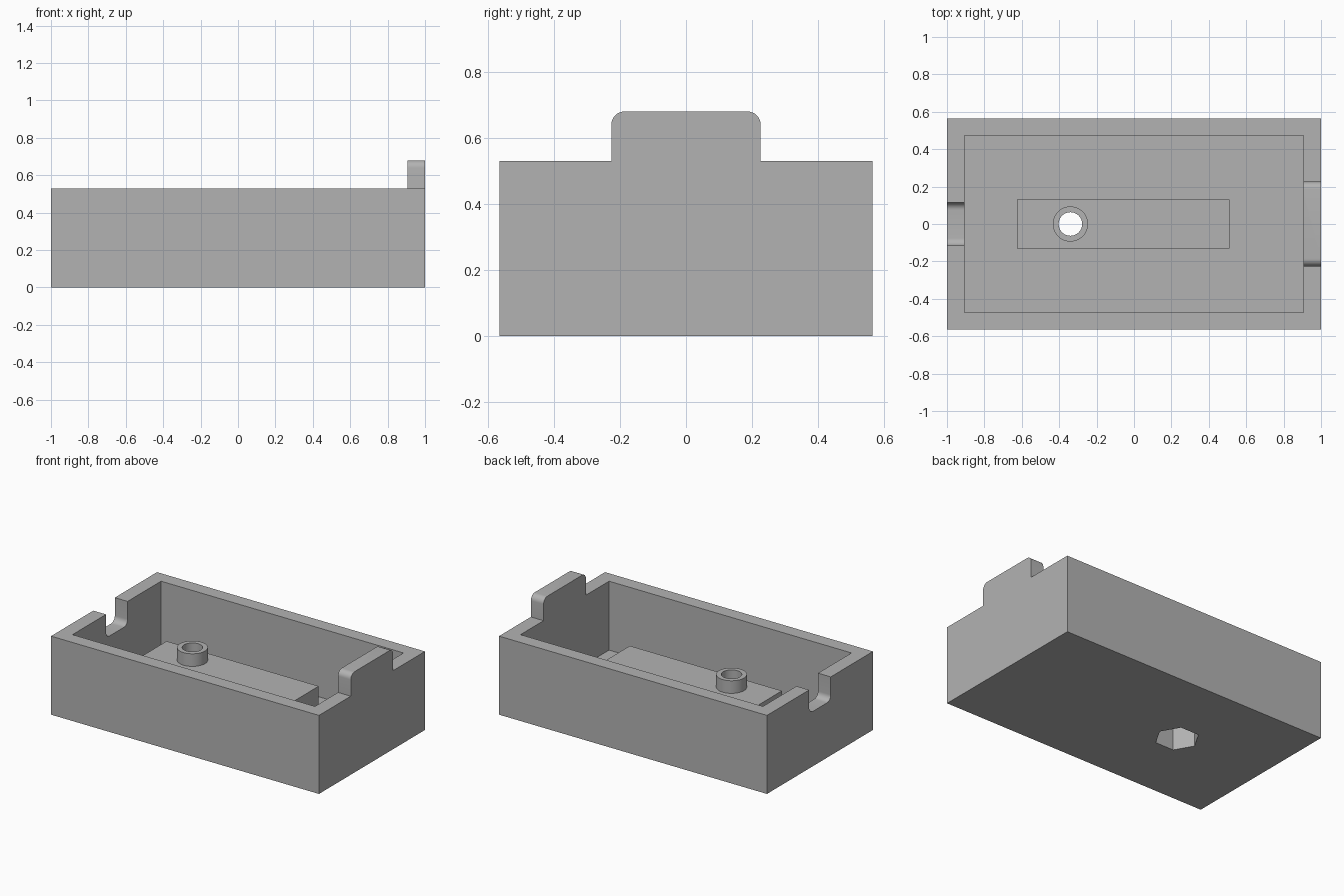
import bpy
import math

if "Cube" in bpy.data.objects:
    bpy.data.objects.remove(bpy.data.objects["Cube"], do_unlink=True)

grey = bpy.data.materials.new("plain grey")
grey.use_nodes = True
colour = (0.45, 0.45, 0.45, 1)
grey.diffuse_color = colour
grey.node_tree.nodes["Principled BSDF"].inputs["Base Color"].default_value = colour

HALF_Y, RIM, WALL, FLOOR = 0.565, 0.53, 0.095, 0.065
INNER_X, INNER_Y = 1 - WALL, HALF_Y - WALL + 0.002
PAD_TOP, BOSS_TOP, BOSS_X = 0.33, 0.415, -0.34


def prism(name, outline, axis, lo, hi):
    """Extrude a counter-clockwise outline along x (yz outline) or z (xy outline)."""
    n = len(outline)
    place = (lambda p, t: (t, *p)) if axis == "x" else (lambda p, t: (*p, t))
    verts = [place(p, t) for t in (lo, hi) for p in outline]
    faces = [tuple(reversed(range(n))), tuple(range(n, 2 * n))]
    faces += [(i, (i + 1) % n, (i + 1) % n + n, i + n) for i in range(n)]
    mesh = bpy.data.meshes.new(name)
    mesh.from_pydata(verts, [], faces)
    mesh.materials.append(grey)
    obj = bpy.data.objects.new(name, mesh)
    bpy.context.collection.objects.link(obj)
    return obj


def rect(x0, x1, y0, y1):
    return [(x0, y0), (x1, y0), (x1, y1), (x0, y1)]


def circle(radius, sides):
    return [(BOSS_X + radius * math.cos(2 * math.pi * i / sides),
             radius * math.sin(2 * math.pi * i / sides)) for i in range(sides)]


def arc(cx, cy, r, start):
    """Quarter turn, counter-clockwise, from a start angle in degrees."""
    angles = [math.radians(start + 90 * i / 8) for i in range(9)]
    return [(cx + r * math.cos(a), cy + r * math.sin(a)) for a in angles]


def cut(obj, *cutters):
    for cutter in cutters:
        mod = obj.modifiers.new("cut", "BOOLEAN")
        mod.operation = "DIFFERENCE"
        mod.solver = "EXACT"
        mod.object = cutter
        cutter.hide_render = True
        bpy.context.view_layer.objects.active = obj
        bpy.ops.object.modifier_apply(modifier=mod.name)


# Tray, with the rounded tab in its end profile
R, TAB_Y, TAB_TOP = 0.04, 0.226, 0.68
profile = [(-HALF_Y, 0), (HALF_Y, 0), (HALF_Y, RIM), (TAB_Y, RIM)]
profile += arc(TAB_Y - R, TAB_TOP - R, R, 0) + arc(R - TAB_Y, TAB_TOP - R, R, 90)
profile += [(-TAB_Y, RIM), (-HALF_Y, RIM)]
tray = prism("tray", profile, "x", -1, 1)

# Cutters: space above the rim, cavity, end notch, nut pocket, screw hole
above_rim = prism("above_rim_cutter", rect(-1.2, INNER_X, -1, 1), "z", RIM, 1)
cavity = prism("cavity_cutter", rect(-INNER_X, INNER_X, -INNER_Y, INNER_Y), "z", FLOOR, 1)
NOTCH_Y, NOTCH_Z = 0.115, 0.37
notch_shape = arc(R - NOTCH_Y, NOTCH_Z + R, R, 180) + arc(NOTCH_Y - R, NOTCH_Z + R, R, 270)
notch_shape += [(NOTCH_Y, 0.8), (-NOTCH_Y, 0.8)]
notch = prism("notch_cutter", notch_shape, "x", -1.2, -0.8)
nut_pocket = prism("nut_pocket_cutter", circle(0.137, 6), "z", -0.2, 0.25)
screw_hole = prism("screw_hole_cutter", circle(0.063, 48), "z", 0.1, 1)
cut(tray, above_rim, cavity, notch, nut_pocket)

# Raised pad and screw boss
pad = prism("mounting_pad", rect(-0.625, 0.51, -0.13, 0.132), "z", FLOOR, PAD_TOP)
cut(pad, nut_pocket, screw_hole)
boss = prism("screw_boss", circle(0.094, 48), "z", PAD_TOP, BOSS_TOP)
cut(boss, screw_hole)

for cutter in (above_rim, cavity, notch, nut_pocket, screw_hole):
    bpy.data.objects.remove(cutter, do_unlink=True)

# Smooth rounded faces, keep sharp edges
bpy.ops.object.select_all(action="DESELECT")
for obj in (tray, pad, boss):
    obj.select_set(True)
bpy.context.view_layer.objects.active = tray
bpy.ops.object.shade_smooth_by_angle(angle=math.radians(30))
